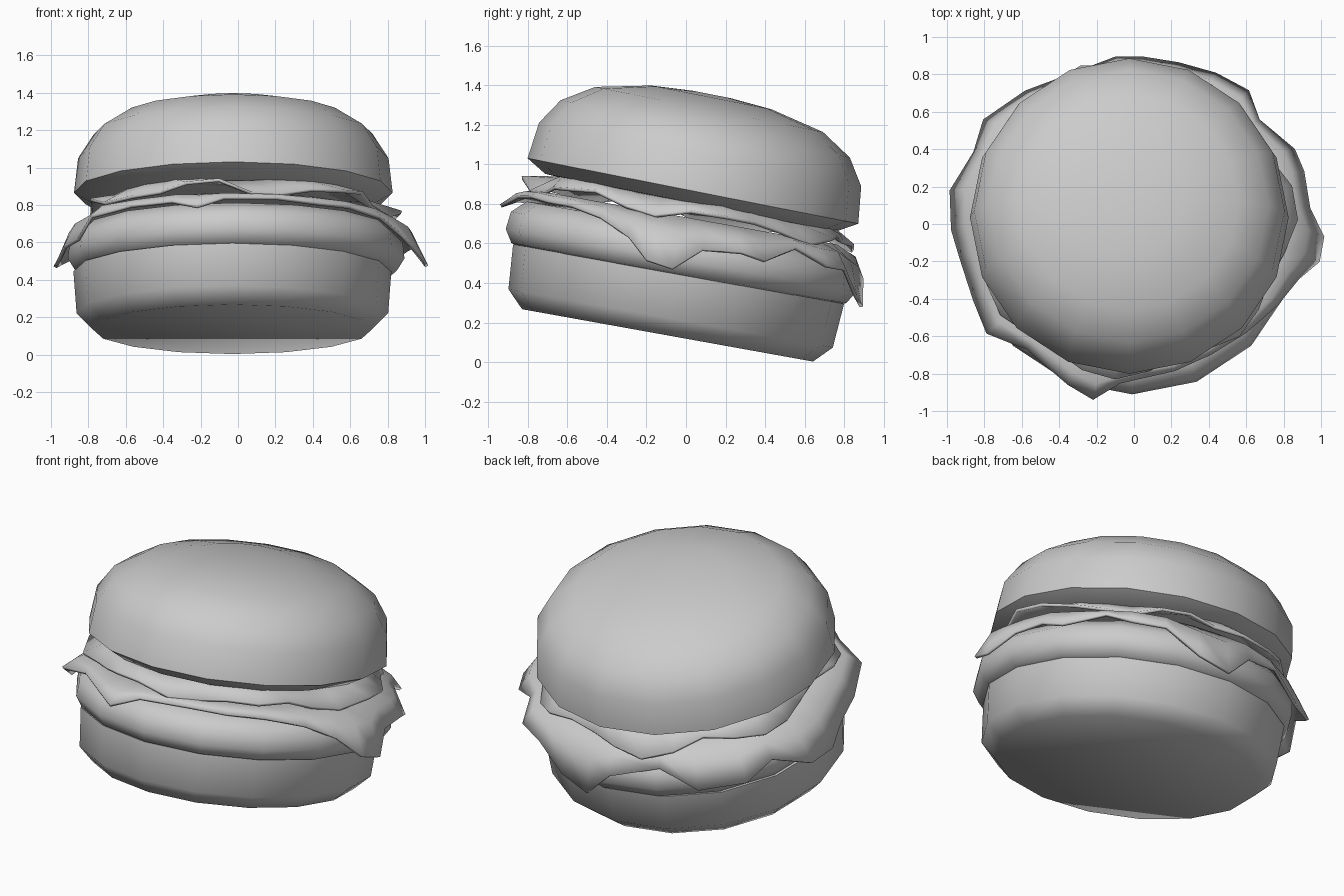
import bpy, bmesh
from math import sin, cos, radians, pi
from mathutils import Matrix

if "Cube" in bpy.data.objects:
    bpy.data.objects.remove(bpy.data.objects["Cube"])


def loft(name, rings, centre, tilt, thickness=0.0, angle=60):
    """Bridge rings of points, cap both ends, then tilt and place the part."""
    bm = bmesh.new()
    loops = [[bm.verts.new(p) for p in ring] for ring in rings]
    n = len(loops[0])
    for a, b in zip(loops, loops[1:]):
        for i in range(n):
            j = (i + 1) % n
            bm.faces.new((a[i], a[j], b[j], b[i]))
    bm.faces.new(loops[0][::-1])
    if not thickness:
        bm.faces.new(loops[-1])
    bmesh.ops.recalc_face_normals(bm, faces=bm.faces)
    bm.transform(Matrix.Translation(centre) @ Matrix.Rotation(radians(-tilt), 4, 'X'))
    mesh = bpy.data.meshes.new(name)
    bm.to_mesh(mesh)
    bm.free()
    ob = bpy.data.objects.new(name, mesh)
    bpy.context.collection.objects.link(ob)
    if thickness:
        mod = ob.modifiers.new("thickness", 'SOLIDIFY')
        mod.thickness = thickness
        mod.offset = 0
    bpy.ops.object.select_all(action='DESELECT')
    bpy.context.view_layer.objects.active = ob
    ob.select_set(True)
    bpy.ops.object.shade_smooth_by_angle(angle=radians(angle))
    return ob


def polar(a, r, z):
    return (r * cos(a), r * sin(a), z)


def lathe(name, profile, centre, tilt):
    rings = [[polar(2 * pi * i / 16, r, z) for i in range(16)] for r, z in profile]
    return loft(name, rings, centre, tilt)


# Buns and patty: (radius, height along the tilted axis)
base = (-0.03, -0.0375, 0.445)
lathe("bottom_bun", [(.747, -.315), (.833, -.228), (.85, 0)], base, 10.2)
lathe("patty", [(.80, -.01), (.86, .005), (.90, .07), (.89, .16), (.82, .225), (.5, .24)],
      (-0.01, -0.0375, 0.445), 10.2)
lathe("top_bun", [(.5, -.07), (.75, -.06), (.852, 0), (.83, .188), (.745, .32),
                  (.587, .42), (.31, .482), (.1, .497)], (-0.025, .035, .865), 11.2)

# Drooping lower leaf: (azimuth, tip radius, tip height)
edge = [(-10, 1.0, .04), (-2, 1.01, .02), (6, .94, .14), (18, .95, .16), (26, .95, .14),
        (40, .87, .23), (50, .95, .17), (62, .93, .17), (75, .93, .05), (87, .94, .0),
        (96, .92, .14), (115, .88, .2), (128, .94, .08), (144, .99, .10), (155, .94, .16),
        (168, 1.0, .06), (180, .97, .03), (190, .94, .10), (205, .94, .10), (217, .98, .19),
        (230, .89, .23), (248, .94, .22), (257, .97, .18), (265, .87, .24), (285, .83, .25),
        (300, .82, .24), (315, .84, .24), (330, .88, .21), (342, .92, .14)]
edge = [(radians(a), r, z) for a, r, z in edge]
lower = [[polar(a, .5, .27) for a, r, z in edge],
         [polar(a, .76, .28) for a, r, z in edge],
         [polar(a, .76 + .65 * (r - .76), .28 - .3 * (.28 - z)) for a, r, z in edge],
         [polar(a, r, z) for a, r, z in edge]]
loft("drooping_leaf", lower, (0, -0.0375, 0.445), 10.2, .018, 45)

# Ruffled upper leaf tucked under the top bun
angles = [2 * pi * i / 30 for i in range(30)]
upper = [[polar(a, .45, .385) for a in angles],
         [polar(a, .70, .37 + .015 * sin(5 * a)) for a in angles],
         [polar(a, .83 + .04 * sin(7 * a + 1) + .02 * cos(3 * a),
                .305 + .03 * sin(6 * a) + .015 * cos(11 * a)) for a in angles]]
loft("ruffled_leaf", upper, (-0.01, -0.035, 0.445), 10.4, .018, 45)
